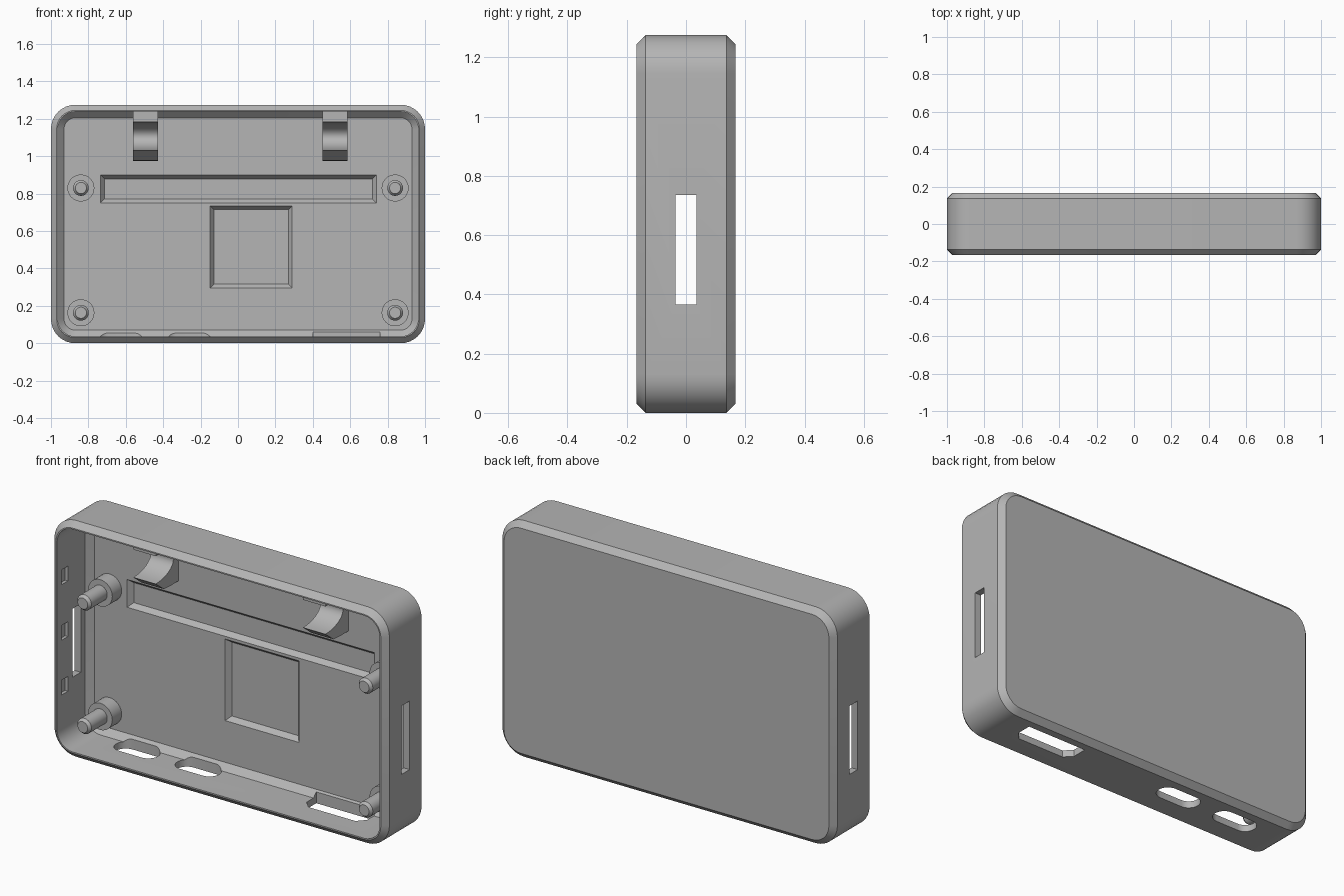
import bpy, bmesh, math
from mathutils import Vector

if "Cube" in bpy.data.objects:
    bpy.data.objects.remove(bpy.data.objects["Cube"])

HEIGHT = 1.275
MID = HEIGHT / 2
FLOOR = 0.105      # inner face of the back panel
WALL = 0.037

grey = bpy.data.materials.new("matte_grey")
grey.use_nodes = True
colour = (0.46, 0.46, 0.46, 1)
grey.diffuse_color = colour
grey.node_tree.nodes["Principled BSDF"].inputs["Base Color"].default_value = colour


def loft(name, rings):
    """Skin matching rings of points and cap both ends."""
    bm = bmesh.new()
    loops = [[bm.verts.new(p) for p in ring] for ring in rings]
    n = len(loops[0])
    for a, b in zip(loops, loops[1:]):
        for i in range(n):
            j = (i + 1) % n
            bm.faces.new((a[i], a[j], b[j], b[i]))
    bm.faces.new(loops[0])
    bm.faces.new(loops[-1])
    bmesh.ops.recalc_face_normals(bm, faces=bm.faces)
    mesh = bpy.data.meshes.new(name)
    bm.to_mesh(mesh)
    bm.free()
    obj = bpy.data.objects.new(name, mesh)
    bpy.context.collection.objects.link(obj)
    mesh.materials.append(grey)
    return obj


def rounded(w, h, r, steps=8):
    """Outline of a rounded rectangle with half sizes w and h."""
    pts = []
    for k, (sx, sy) in enumerate(((1, 1), (-1, 1), (-1, -1), (1, -1))):
        for i in range(steps + 1):
            a = math.pi / 2 * (k + i / steps)
            pts.append((sx * (w - r) + r * math.cos(a), sy * (h - r) + r * math.sin(a)))
    return pts


def case_ring(y, inset):
    return [(u, y, MID + v) for u, v in rounded(1 - inset, MID - inset, 0.13 - inset)]


def circle(x, y, z, r, n=32):
    return [(x + r * math.cos(math.tau * i / n), y, z + r * math.sin(math.tau * i / n))
            for i in range(n)]


def rect(x0, x1, y, z0, z1):
    return [(x0, y, z0), (x1, y, z0), (x1, y, z1), (x0, y, z1)]


def box(name, x0, x1, y0, y1, z0, z1):
    return loft(name, [rect(x0, x1, y0, z0, z1), rect(x0, x1, y1, z0, z1)])


def cut(target, cutter):
    cutter.hide_render = True
    mod = target.modifiers.new("cut", 'BOOLEAN')
    mod.operation = 'DIFFERENCE'
    mod.solver = 'EXACT'
    mod.object = cutter
    bpy.context.view_layer.objects.active = target
    bpy.ops.object.modifier_apply(modifier=mod.name)
    bpy.data.objects.remove(cutter)


def floor_slot(outline, x, y):
    """Cutter through the bottom wall."""
    return loft("slot_cutter", [[(x + u, y + v, z) for u, v in outline] for z in (-0.05, 0.1)])


# Tray-shaped case: outside, rim, inside and floor in one skin
case = loft("case_shell", [
    case_ring(0.167, 0.03), case_ring(0.137, 0), case_ring(-0.137, 0),
    case_ring(-0.167, 0.03), case_ring(-0.167, WALL),
    case_ring(FLOOR - 0.033, WALL), case_ring(FLOOR, 0.07)])

# Tapered pockets in the floor
for x0, x1, z0, z1 in ((-0.735, 0.74, 0.75, 0.9), (-0.15, 0.29, 0.295, 0.735)):
    rings = []
    for y, t in ((FLOOR - 0.01, -0.008), (FLOOR + 0.026, 0.021)):
        rings.append(rect(x0 + t, x1 - t, y, z0 + t, z1 - t))
    cut(case, loft("pocket_cutter", rings))

# Side openings and blind snap notches
for side in (-1, 1):
    cut(case, box("side_cutter", side * 0.9, side * 1.1, -0.035, 0.035, 0.365, 0.735))
    for z in (0.345, 0.64, 0.94):
        cut(case, box("notch_cutter", side * 0.94, side * 0.98,
                      -0.13, -0.075, z - 0.04, z + 0.04))

# Bottom openings: two rounded, one with two clipped corners
for x in (-0.625, -0.26):
    cut(case, floor_slot(rounded(0.125, 0.058, 0.057), x, 0.032))
clipped = [(-0.18, 0.062), (0.18, 0.062), (0.18, -0.02),
           (0.14, -0.062), (-0.14, -0.062), (-0.18, -0.02)]
cut(case, floor_slot(clipped, 0.58, 0.034))

parts = [case]

# Mounting posts with chamfered pins
for x in (-0.84, 0.84):
    for z, level in ((0.163, "lower"), (0.83, "upper")):
        side = "left" if x > 0 else "right"
        profile = ((FLOOR + 0.01, 0.072), (0.025, 0.072), (0.025, 0.042),
                   (-0.11, 0.042), (-0.125, 0.03))
        parts.append(loft(f"{level}_{side}_post", [circle(x, y, z, r) for y, r in profile]))

# Curved hooks under the top wall
hook = [(FLOOR + 0.01, 1.25), (-0.09, 1.25)]
for i in range(17):
    a = math.pi * i / 16
    hook.append((-0.09 + 0.15 * math.sin(a), 1.107 + 0.075 * math.cos(a)))
hook += [(-0.02, 0.978), (0.04, 0.975), (FLOOR + 0.01, 0.975)]
for x, side in ((-0.495, "right"), (0.518, "left")):
    parts.append(loft(f"{side}_hook", [[(x + dx, y, z) for y, z in hook]
                                       for dx in (-0.067, 0.067)]))

# Smooth the round surfaces, keep the edges sharp
bpy.ops.object.select_all(action='DESELECT')
for obj in parts:
    obj.select_set(True)
bpy.context.view_layer.objects.active = case
bpy.ops.object.shade_smooth_by_angle(angle=math.radians(30))
